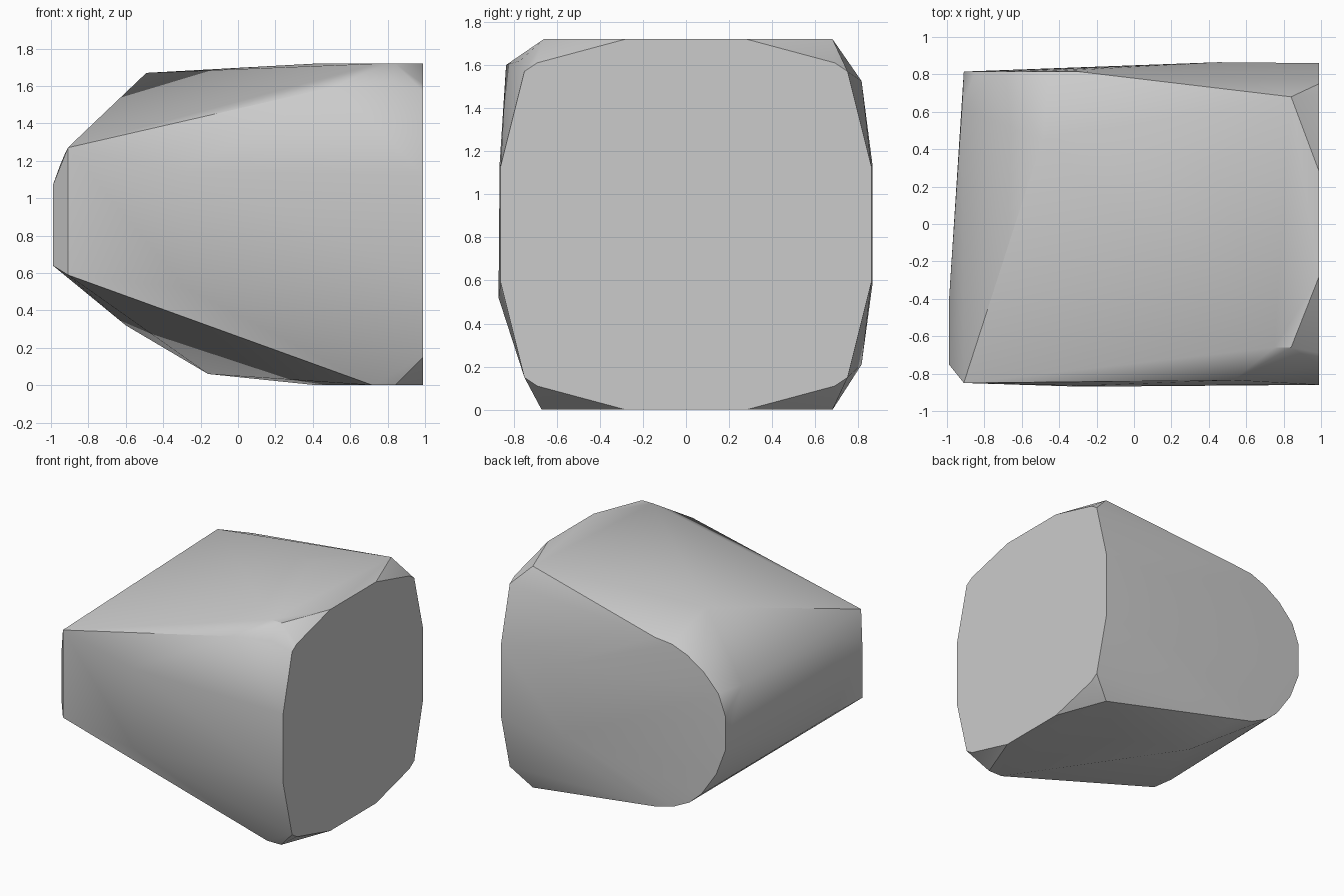
import bpy, bmesh, math

cube = bpy.data.objects.get("Cube")
if cube:
    bpy.data.objects.remove(cube, do_unlink=True)

grey = bpy.data.materials.new("stone_grey")
grey.use_nodes = True
colour = (0.6, 0.6, 0.6, 1)
grey.diffuse_color = colour
grey.node_tree.nodes["Principled BSDF"].inputs["Base Color"].default_value = colour

MID = 0.86  # half height, the level of symmetry
points = []

# Flat end: one quarter outline, mirrored in y and z
for y, h in ((0.28, MID), (0.69, 0.75), (0.75, 0.71), (0.86, 0.27)):
    for sy in (-1, 1):
        for sz in (-1, 1):
            points.append((0.99, sy * y, MID + sz * h))

# Blunt corners behind the flat end
for sz in (-1, 1):
    points.append((0.84, 0.68, MID + sz * MID))
    points.append((0.45, 0.865, MID + sz * 0.28))
    points.append((0.42, 0.3, MID + sz * MID))

# Rounded outline of the back face
for x, z in ((-0.3, 1.525), (-0.45, 1.51), (-0.58, 1.46), (-0.72, 1.37),
             (-0.85, 1.23), (-0.91, 1.07), (-0.91, 0.81), (-0.83, 0.6),
             (-0.7, 0.41), (-0.6, 0.32), (-0.46, 0.25), (-0.3, 0.21)):
    points.append((x, 0.815, z))

# Crowns of the upper and lower slopes
points += [(-0.49, 0.45, 1.67), (-0.16, 0.45, 0.06)]

# Narrow end
points += [(-0.92, 0.62, 1.25), (-0.95, -0.5, 1.18),
           (-0.99, -0.75, 1.07), (-0.99, -0.42, 1.07),
           (-0.99, -0.75, 0.64), (-0.99, -0.42, 0.65),
           (-0.91, -0.85, 1.27), (-0.91, -0.85, 0.59)]

# Front face bulge and its upper and lower edges
points += [(-0.28, -0.87, 0.52), (-0.3, -0.865, 1.14),
           (0.53, -0.835, 1.6), (0.82, -0.77, 1.62),
           (0.75, -0.66, 1.72), (0.84, -0.66, 1.72),
           (0.72, -0.67, 0), (0.84, -0.67, 0)]

bm = bmesh.new()
for p in points:
    bm.verts.new(p)
hull = bmesh.ops.convex_hull(bm, input=bm.verts)
spare = {g for g in hull["geom_interior"] + hull["geom_unused"]
         if isinstance(g, bmesh.types.BMVert)}
bmesh.ops.delete(bm, geom=list(spare), context='VERTS')
bmesh.ops.dissolve_limit(bm, angle_limit=math.radians(1),
                         verts=bm.verts, edges=bm.edges)
bmesh.ops.recalc_face_normals(bm, faces=bm.faces)

mesh = bpy.data.meshes.new("stone_block")
bm.to_mesh(mesh)
bm.free()
mesh.materials.append(grey)
block = bpy.data.objects.new("stone_block", mesh)
bpy.context.collection.objects.link(block)
bpy.context.view_layer.objects.active = block
block.select_set(True)
bpy.ops.object.shade_smooth_by_angle(angle=math.radians(32))
